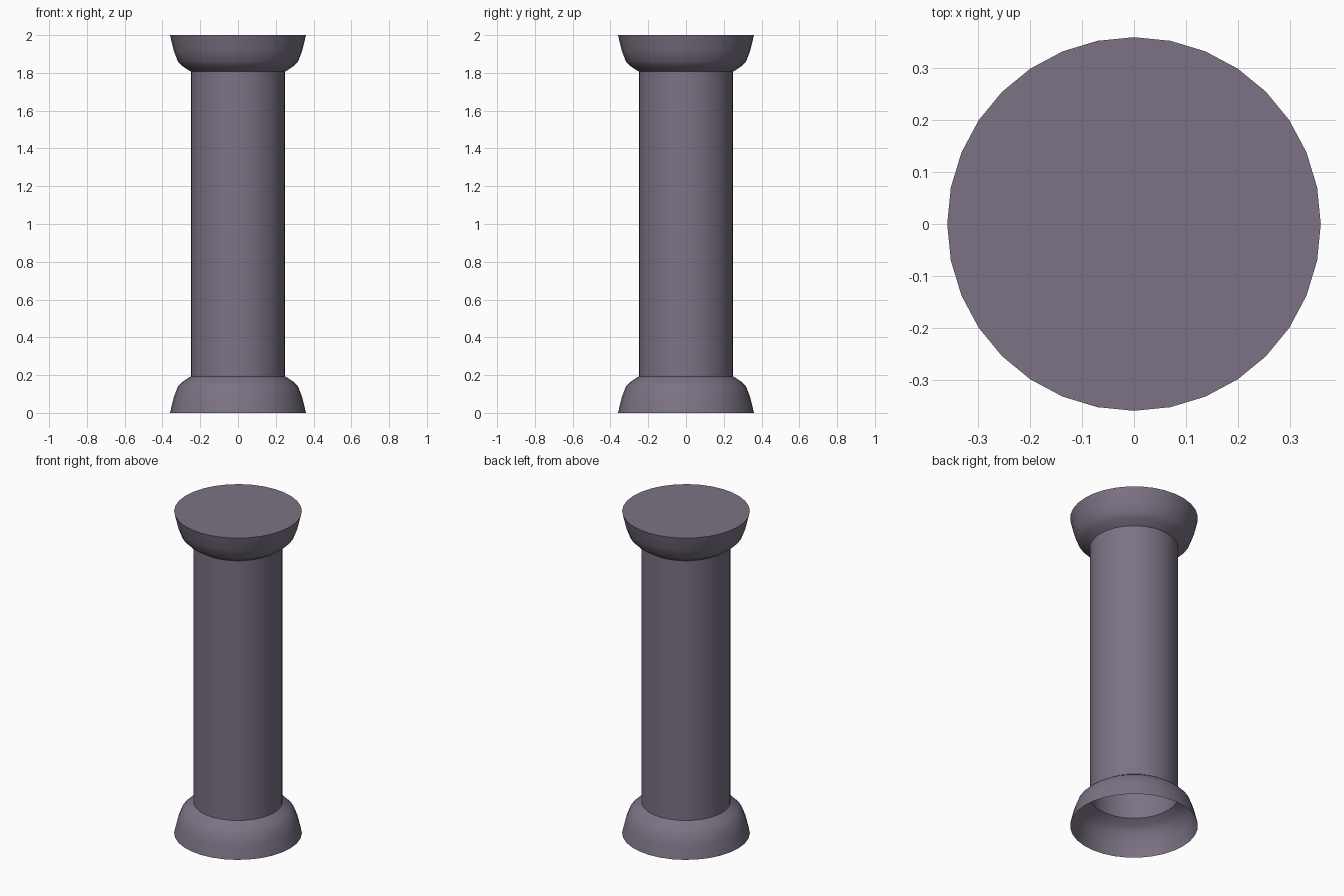
import bpy, math

if "Cube" in bpy.data.objects:
    bpy.data.objects.remove(bpy.data.objects["Cube"])

SIDES = 32
stone = bpy.data.materials.new("mauve_stone")
stone.diffuse_color = (0.20, 0.17, 0.23, 1)
stone.use_nodes = True
stone.node_tree.nodes["Principled BSDF"].inputs["Base Color"].default_value = stone.diffuse_color


def lathe(name, profile, cap_top=False):
    """Revolve an upward (radius, z) profile about the z axis."""
    verts = [(r * math.cos(2 * math.pi * i / SIDES), r * math.sin(2 * math.pi * i / SIDES), z)
             for r, z in profile for i in range(SIDES)]
    faces = []
    for k in range(len(profile) - 1):
        for i in range(SIDES):
            j = (i + 1) % SIDES
            a, b = k * SIDES, (k + 1) * SIDES
            faces.append((a + i, a + j, b + j, b + i))
    if cap_top:
        top = (len(profile) - 1) * SIDES
        faces.append(tuple(range(top, top + SIDES)))
    mesh = bpy.data.meshes.new(name)
    mesh.from_pydata(verts, [], faces)
    mesh.materials.append(stone)
    obj = bpy.data.objects.new(name, mesh)
    bpy.context.collection.objects.link(obj)
    bpy.ops.object.select_all(action='DESELECT')
    obj.select_set(True)
    bpy.context.view_layer.objects.active = obj
    bpy.ops.object.shade_smooth_by_angle(angle=math.radians(30))
    return obj


# Rounded flare shared by both ends of the column
flare = [(0.36, 0), (0.34, 0.083), (0.318, 0.14), (0.292, 0.166), (0.25, 0.193)]

# Base, hollow and open underneath
lathe("column_base", flare)
# Shaft, an open tube
lathe("column_shaft", [(0.25, 0.193), (0.25, 1.807)])
# Capital, the flare turned upside down with a flat top
lathe("column_capital", [(r, 2 - z) for r, z in reversed(flare)], cap_top=True)
